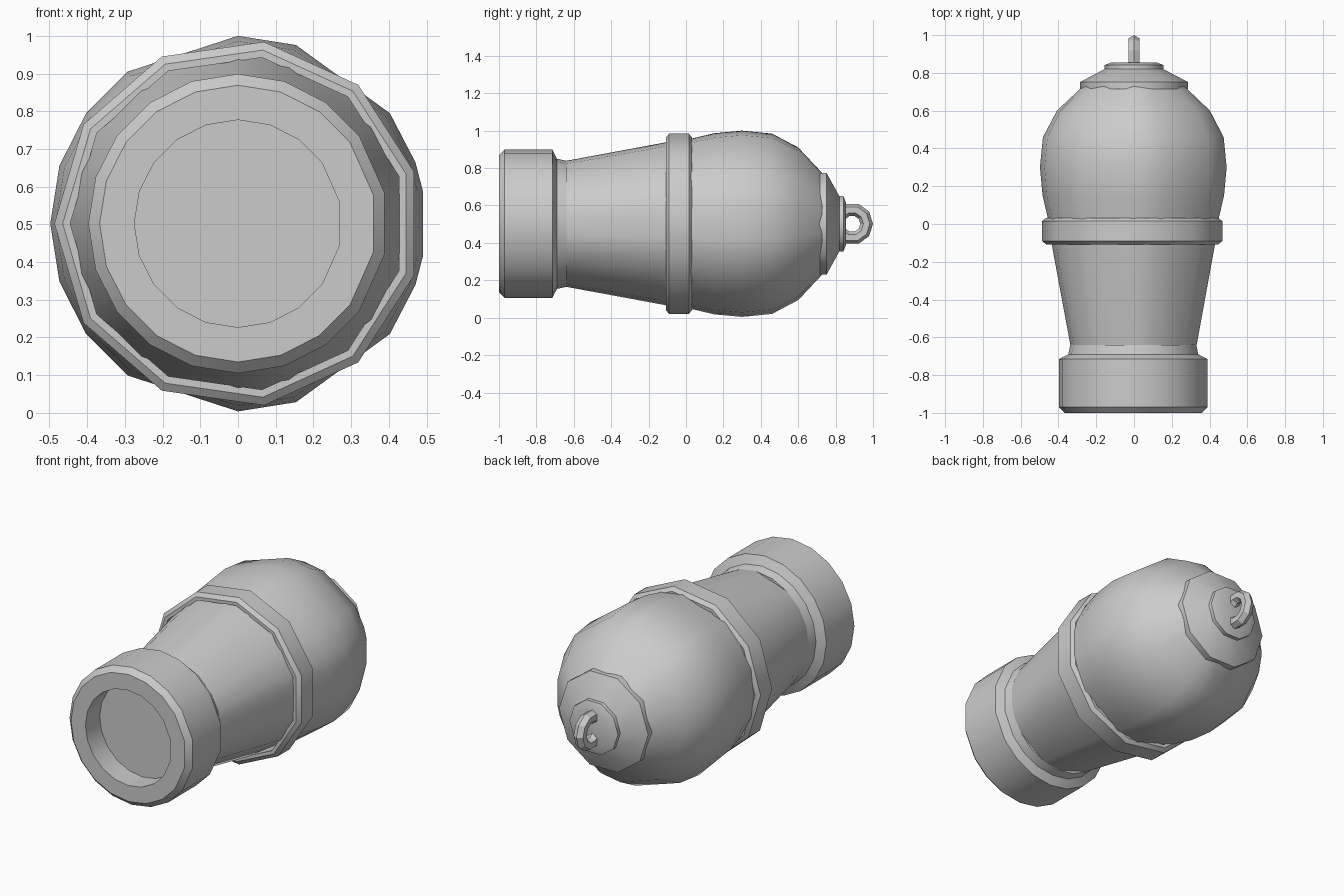
import bpy, bmesh
from math import cos, sin, pi, radians

if "Cube" in bpy.data.objects:
    bpy.data.objects.remove(bpy.data.objects["Cube"], do_unlink=True)

AXIS_Z = 0.502


def finish(obj, angle=40):
    bpy.ops.object.select_all(action='DESELECT')
    obj.select_set(True)
    bpy.context.view_layer.objects.active = obj
    bpy.ops.object.shade_smooth_by_angle(angle=radians(angle))


def lathe(name, angles, profile, loop=False):
    """Sweep (y, radius) points around the barrel axis; a loop profile makes a hollow band."""
    bm = bmesh.new()
    rings = [[bm.verts.new((r * cos(a), y, AXIS_Z + r * sin(a))) for a in angles]
             for y, r in profile]
    pairs = list(zip(rings, rings[1:]))
    if loop:
        pairs.append((rings[-1], rings[0]))
    else:
        bm.faces.new(rings[0])
        bm.faces.new(rings[-1])
    n = len(angles)
    for a, b in pairs:
        for i in range(n):
            j = (i + 1) % n
            bm.faces.new((a[i], a[j], b[j], b[i]))
    bmesh.ops.recalc_face_normals(bm, faces=bm.faces)
    mesh = bpy.data.meshes.new(name)
    bm.to_mesh(mesh)
    bm.free()
    obj = bpy.data.objects.new(name, mesh)
    bpy.context.collection.objects.link(obj)
    finish(obj)
    return obj


def polygon(sides):
    return [pi + 2 * pi * i / sides for i in range(sides)]


def mirrored(half):
    """Complete an uneven cross-section from its upper half, ending at the -x corner."""
    return [radians(a) for a in half + [180] + [360 - a for a in reversed(half)]]


coarse = mirrored([10, 19, 36, 72, 90, 126, 144, 162])
fine = mirrored([12, 36, 54, 72, 90, 108, 126, 144, 162])

# Tapered barrel swelling into the rounded chamber
lathe("barrel_body", coarse, [
    (-0.64, 0.337), (-0.1, 0.437), (0.04, 0.458), (0.15, 0.484), (0.3, 0.498),
    (0.46, 0.482), (0.6, 0.408), (0.73, 0.27)])

# Muzzle collar with chamfered lip and shallow bore
lathe("muzzle", fine, [
    (-0.64, 0.337), (-0.69, 0.348), (-0.715, 0.397), (-0.97, 0.397),
    (-1.0, 0.367), (-1.0, 0.275), (-0.87, 0.275)])

# Reinforcing band around the middle
lathe("middle_band", polygon(11), [
    (-0.108, 0.445), (-0.108, 0.465), (-0.09, 0.487), (0.015, 0.487),
    (0.033, 0.465), (0.033, 0.445)], loop=True)

# Stepped cap on the rear of the chamber
lathe("rear_cap", polygon(10), [
    (0.715, 0.285), (0.752, 0.285), (0.82, 0.155), (0.83, 0.12)])
lathe("rear_button", polygon(10), [
    (0.815, 0.155), (0.842, 0.155), (0.855, 0.12)])

# Lifting ring standing upright on the cap
bpy.ops.mesh.primitive_torus_add(
    major_segments=10, minor_segments=6, major_radius=0.078, minor_radius=0.034,
    location=(0, 0.888, AXIS_Z), rotation=(0, pi / 2, 0))
ring = bpy.context.object
ring.name = "lifting_ring"
ring.rotation_euler = (pi / 2, 0, pi / 2)
finish(ring, 30)
